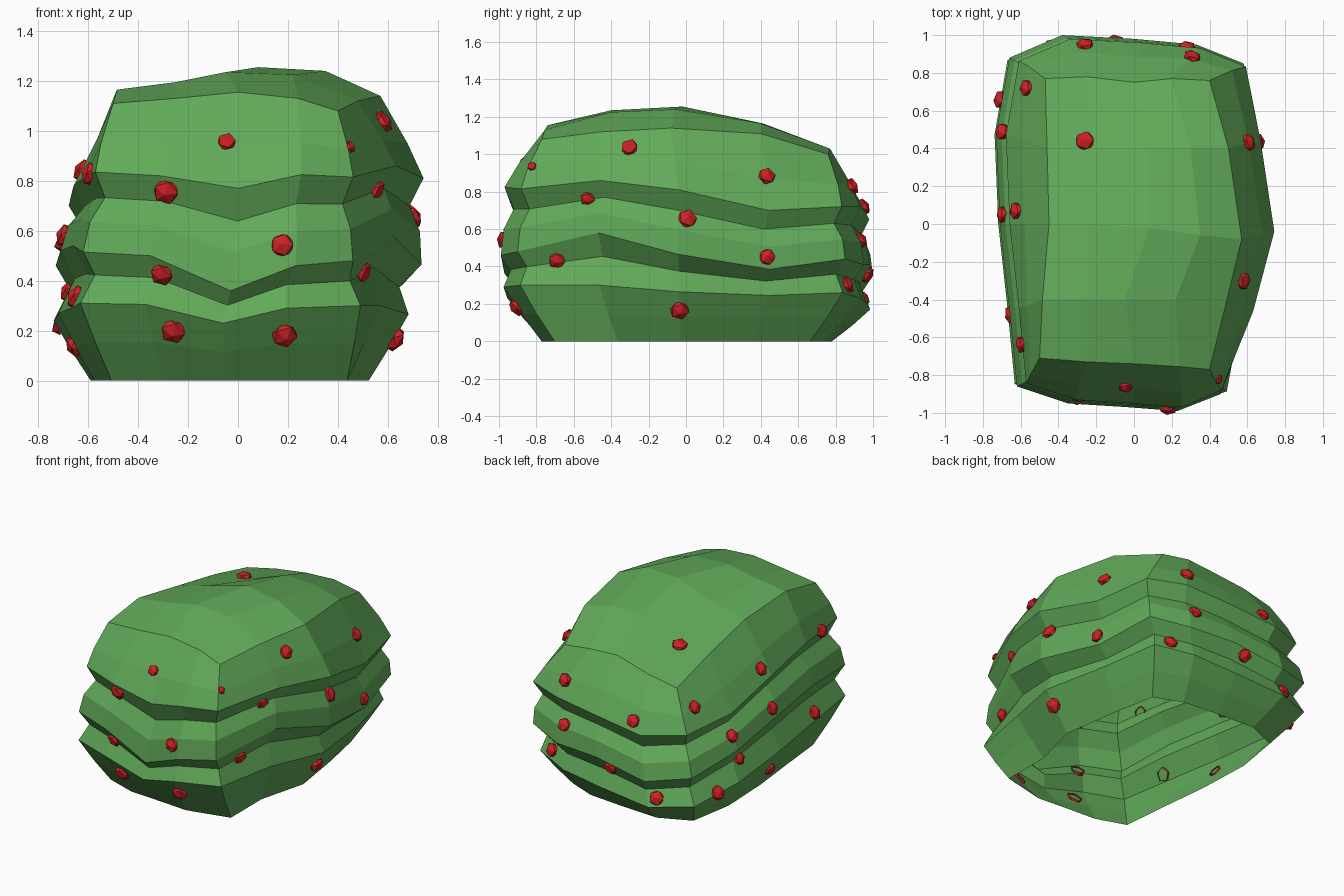
import bpy, bmesh
from mathutils import Vector, Matrix
from mathutils.bvhtree import BVHTree


def material(name, rgb):
    m = bpy.data.materials.new(name)
    m.diffuse_color = (*rgb, 1)
    return m


LEAF = material("leaf green", (0.12, 0.40, 0.10))
RED = material("berry red", (0.62, 0.015, 0.02))

# Plan outline, anticlockwise from the front left corner (4 spans per side):
# x, y, then heights of the lower, middle and upper ridges
COLUMNS = [
    (-.62, -.86, .31, .515, .835), (-.35, -.95, .305, .50, .82),
    (-.03, -.97, .23, .36, .77), (.23, -.99, .29, .46, .825),
    (.47, -.90, .30, .48, .815), (.62, -.47, .30, .58, .86),
    (.735, -.04, .265, .465, .81), (.66, .45, .245, .385, .70),
    (.58, .85, .26, .44, .72), (.33, .95, .23, .41, .72),
    (0, .98, .20, .41, .69), (-.38, 1.0, .17, .35, .65),
    (-.66, .88, .20, .40, .68), (-.73, .48, .24, .46, .70),
    (-.71, 0, .27, .52, .78), (-.66, -.45, .29, .54, .82)]

# Rim of the crown, matching the columns
RIM = [
    (-.50, -.71, 1.11), (-.25, -.73, 1.13), (0, -.74, 1.155), (.24, -.755, 1.13),
    (.40, -.77, 1.08), (.48, -.45, 1.12), (.57, -.08, 1.14), (.50, .40, 1.11),
    (.40, .76, 1.0), (.20, .77, 1.03), (0, .75, 1.03), (-.25, .78, .98),
    (-.47, .77, .935), (-.46, .40, 1.03), (-.45, 0, 1.11), (-.485, -.40, 1.165)]

# Inner 3 x 3 points of the crown
CROWN = [
    (-.25, -.40, 1.195), (-.05, -.40, 1.235), (.22, -.40, 1.225),
    (-.23, 0, 1.165), (.08, -.02, 1.255), (.35, -.06, 1.24),
    (-.22, .40, 1.06), (.08, .41, 1.165), (.30, .40, 1.165)]


def ring(shift, sx, sy, height, corner=0):
    """One scaled outline; corner moves the front right point sideways."""
    pts = [Vector((c[0] * sx + shift, c[1] * sy, height(*c[2:]))) for c in COLUMNS]
    pts[4].x += corner
    return pts


# Pleated side wall, open underneath
rim = [Vector(p) for p in RIM]
upper = ring(.03, .97, .98, lambda a, c, e: e, -.025)
shoulder = []
for u, r in zip(upper, rim):
    p = u.lerp(r, .42)
    shoulder.append(Vector((p.x * 1.014, p.y * 1.014, p.z)))
rings = [
    ring(-.035, .76, .78, lambda a, c, e: 0, .115),
    ring(-.033, .87, .89, lambda a, c, e: a * .5, .09),
    ring(-.03, .97, .985, lambda a, c, e: a, .065),
    ring(-.015, .90, .945, lambda a, c, e: a + .55 * (c - a), .04),
    ring(0, 1, 1, lambda a, c, e: c, -.01),
    ring(.012, .975, .985, lambda a, c, e: c + .38 * (e - c), -.02),
    ring(.025, .90, .93, lambda a, c, e: c + .68 * (e - c), -.03),
    upper, shoulder, rim]

bm = bmesh.new()
loops = [[bm.verts.new(p) for p in r] for r in rings]
for lo, hi in zip(loops, loops[1:]):
    for i in range(16):
        j = (i + 1) % 16
        bm.faces.new((lo[i], lo[j], hi[j], hi[i]))

# Domed crown: a 5 x 5 grid joined to the rim
t = loops[-1]
m = [bm.verts.new(p) for p in CROWN]
grid = [t[0:5],
        [t[15], *m[0:3], t[5]],
        [t[14], *m[3:6], t[6]],
        [t[13], *m[6:9], t[7]],
        [t[12], t[11], t[10], t[9], t[8]]]
for a, b in zip(grid, grid[1:]):
    for i in range(4):
        bm.faces.new((a[i], a[i + 1], b[i + 1], b[i]))
bm.normal_update()
tree = BVHTree.FromBMesh(bm)
me = bpy.data.meshes.new("bush")
bm.to_mesh(me)
bm.free()
me.materials.append(LEAF)
bush = bpy.data.objects.new("bush", me)
bpy.context.collection.objects.link(bush)

# Berries by side: approximate centre and radius, snapped to the leaf surface
BERRIES = {
    "front": [(-.045, -.87, .96, .04), (-.29, -.92, .75, .055), (.18, -.96, .54, .05),
              (-.305, -.92, .425, .05), (-.26, -.90, .195, .055), (.185, -.90, .185, .055)],
    "right": [(.57, -.30, 1.03, .05), (.60, .43, .88, .05), (.54, -.52, .77, .045),
              (.71, .01, .66, .055), (.50, -.69, .43, .05), (.64, .43, .45, .047),
              (.62, -.035, .17, .055), (.44, -.82, .93, .027)],
    "back": [(.31, .89, .83, .05), (-.26, .95, .72, .05), (.28, .93, .54, .048),
             (-.10, .95, .365, .05), (.43, .88, .31, .05), (-.43, .93, .22, .052)],
    "left": [(-.62, .07, .84, .05), (-.57, .72, .81, .048), (-.66, .05, .57, .05),
             (-.65, -.48, .335, .052), (-.62, -.64, .83, .05), (-.70, .49, .56, .048),
             (-.69, .39, .365, .048), (-.65, .02, .14, .048), (-.71, .66, .23, .052)],
    "top": [(-.26, .44, 1.05, .055)]}

for side, spots in BERRIES.items():
    bm = bmesh.new()
    for x, y, z, r in spots:
        pos, normal, _, _ = tree.find_nearest(Vector((x, y, z)))
        # Flattened icosahedron facing outward, its hidden inner cap left open
        turn = normal.to_track_quat('Z', 'Y').to_matrix().to_4x4()
        squash = Matrix.Diagonal((1, 1, .65, 1))
        place = Matrix.Translation(pos + normal * .004) @ turn @ squash
        made = bmesh.ops.create_icosphere(bm, subdivisions=1, radius=r)["verts"]
        inner = min(made, key=lambda v: v.co.z)
        made = [v for v in made if v is not inner]
        bm.verts.remove(inner)
        bmesh.ops.transform(bm, matrix=place, verts=made)
    me = bpy.data.meshes.new(side + "_berries")
    bm.to_mesh(me)
    bm.free()
    me.materials.append(RED)
    bpy.context.collection.objects.link(bpy.data.objects.new(side + "_berries", me))
